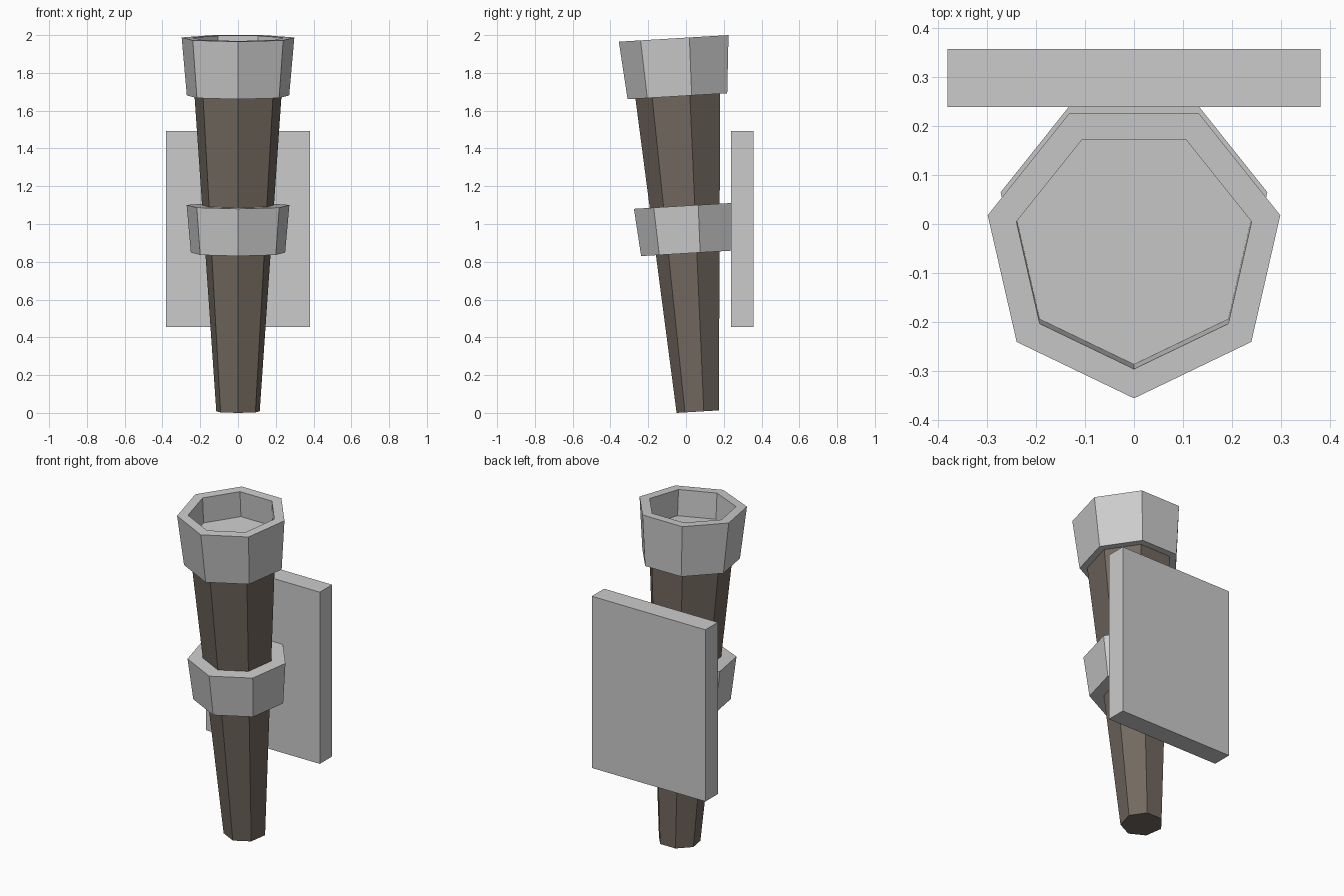
import bpy, bmesh, math

if "Cube" in bpy.data.objects:
    bpy.data.objects.remove(bpy.data.objects["Cube"])

SIDES = 7
TILT = math.radians(3.42)
BASE = (0, 0.068, 0.007)


def tapered(name, profile, mat=None):
    """Loft seven-sided rings (height, radius) along the tilted torch axis."""
    bm = bmesh.new()
    rings = []
    for h, r in profile:
        ring = []
        for k in range(SIDES):
            a = -math.pi / 2 + k * 2 * math.pi / SIDES
            ring.append(bm.verts.new((r * math.cos(a), r * math.sin(a), h)))
        rings.append(ring)
    for lo, hi in zip(rings, rings[1:]):
        for k in range(SIDES):
            n = (k + 1) % SIDES
            bm.faces.new((lo[k], lo[n], hi[n], hi[k]))
    bm.faces.new(rings[0][::-1])
    bm.faces.new(rings[-1])
    bmesh.ops.recalc_face_normals(bm, faces=bm.faces)
    mesh = bpy.data.meshes.new(name)
    bm.to_mesh(mesh)
    bm.free()
    ob = bpy.data.objects.new(name, mesh)
    bpy.context.collection.objects.link(ob)
    ob.location = BASE
    ob.rotation_euler.x = TILT
    if mat:
        mesh.materials.append(mat)
    return ob


wood = bpy.data.materials.new("dark_wood")
wood.diffuse_color = (0.17, 0.14, 0.115, 1)
wood.use_nodes = True
wood.node_tree.nodes["Principled BSDF"].inputs["Base Color"].default_value = wood.diffuse_color

# Wooden shaft, ending inside the cup
tapered("torch_handle", [(0, 0.118), (1.74, 0.241)], wood)

# Metal band holding the shaft to the wall plate
tapered("holder_ring", [(0.84, 0.256), (1.092, 0.279)])

# Metal cup with a recessed floor
tapered("torch_cup", [(1.673, 0.278), (1.98, 0.306), (1.98, 0.246), (1.825, 0.246)])

# Upright wall plate
bpy.ops.mesh.primitive_cube_add(size=1, location=(0, 0.298, 0.974))
plate = bpy.context.object
plate.name = "wall_plate"
plate.scale = (0.76, 0.118, 1.038)
